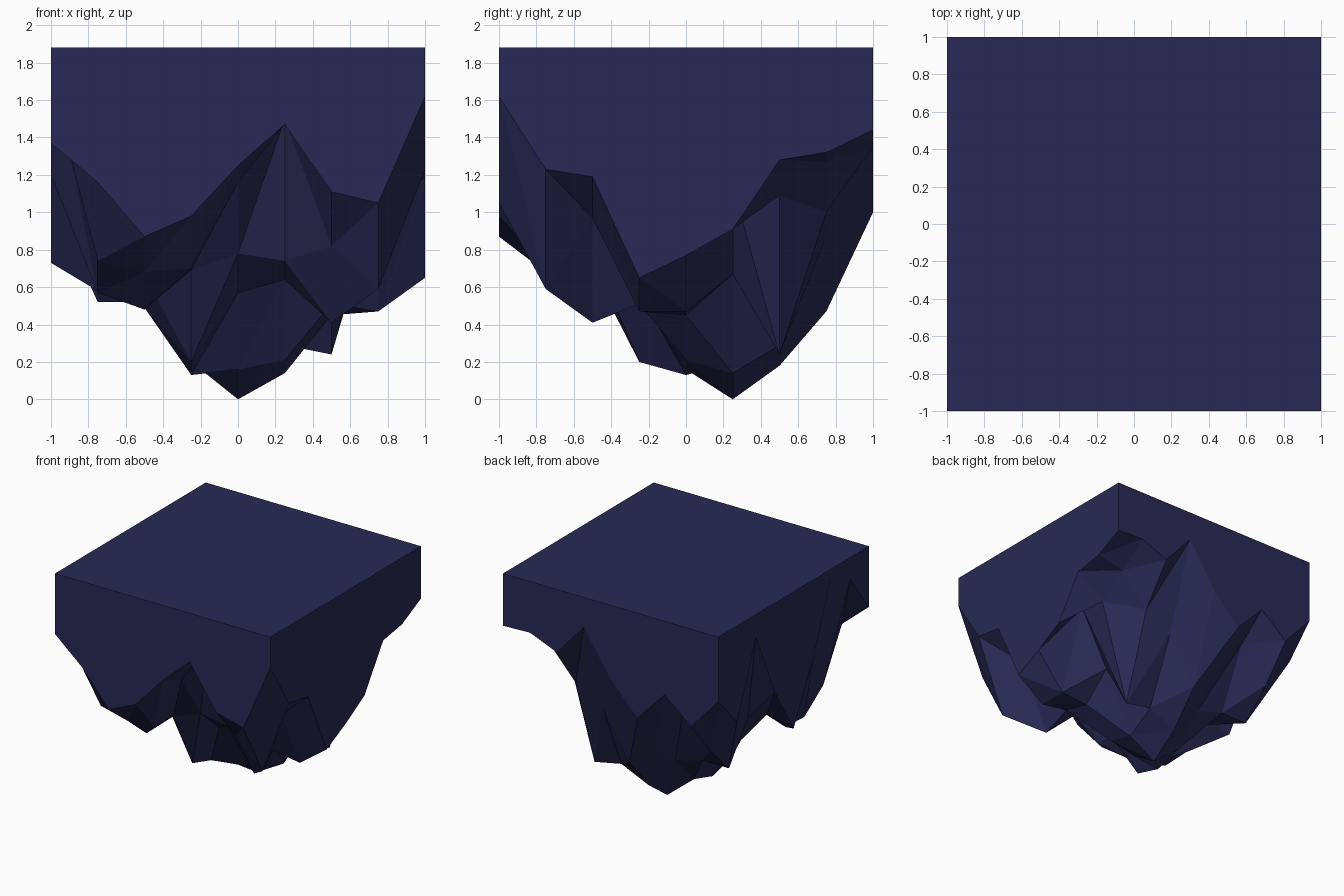
import bpy, bmesh

if "Cube" in bpy.data.objects:
    bpy.data.objects.remove(bpy.data.objects["Cube"])

N, STEP, TOP = 9, 0.25, 1.88

# Underside heights: one row per y from -1 (front) to 1 (back), x from -1 to 1
HEIGHTS = [
    [1.37, 1.16, 0.87, 0.98, 1.25, 1.47, 1.11, 1.05, 1.62],
    [1.70, 0.74, 0.68, 0.70, 1.16, 1.50, 0.82, 0.59, 1.23],
    [1.82, 0.57, 0.48, 0.69, 0.78, 0.74, 0.41, 0.97, 1.19],
    [1.20, 0.58, 0.66, 0.20, 0.57, 0.64, 0.51, 0.47, 0.65],
    [0.73, 0.78, 0.49, 0.13, 0.16, 0.21, 0.45, 0.47, 0.77],
    [1.13, 0.85, 0.52, 0.20, 0.00, 0.14, 0.67, 1.14, 0.91],
    [1.69, 0.52, 0.52, 0.45, 0.18, 0.29, 0.24, 1.09, 1.28],
    [1.07, 0.76, 1.05, 0.72, 0.47, 0.87, 1.00, 1.27, 1.32],
    [1.34, 1.06, 1.26, 1.00, 1.26, 1.63, 1.35, 1.45, 1.44],
]

bm = bmesh.new()

# Craggy underside, each cell split along the same diagonal
grid = [[bm.verts.new((i * STEP - 1, j * STEP - 1, HEIGHTS[j][i]))
         for i in range(N)] for j in range(N)]
for j in range(N - 1):
    for i in range(N - 1):
        a, b = grid[j][i], grid[j][i + 1]
        c, d = grid[j + 1][i + 1], grid[j + 1][i]
        bm.faces.new((a, d, b))
        bm.faces.new((b, d, c))

# Straight side walls rising to the flat top
rim = ([grid[0][i] for i in range(N - 1)] + [grid[j][-1] for j in range(N - 1)]
       + [grid[-1][i] for i in range(N - 1, 0, -1)]
       + [grid[j][0] for j in range(N - 1, 0, -1)])
upper = [bm.verts.new((v.co.x, v.co.y, TOP)) for v in rim]
for k in range(len(rim)):
    n = (k + 1) % len(rim)
    bm.faces.new((rim[k], rim[n], upper[n], upper[k]))
bm.faces.new(upper)
bmesh.ops.recalc_face_normals(bm, faces=bm.faces)

mesh = bpy.data.meshes.new("floating_rock")
bm.to_mesh(mesh)
bm.free()
rock = bpy.data.objects.new("floating_rock", mesh)
bpy.context.collection.objects.link(rock)

# Dark blue stone
stone = bpy.data.materials.new("dark_blue_stone")
stone.diffuse_color = (0.021, 0.023, 0.09, 1)
stone.use_nodes = True
stone.node_tree.nodes["Principled BSDF"].inputs["Base Color"].default_value = stone.diffuse_color
mesh.materials.append(stone)
